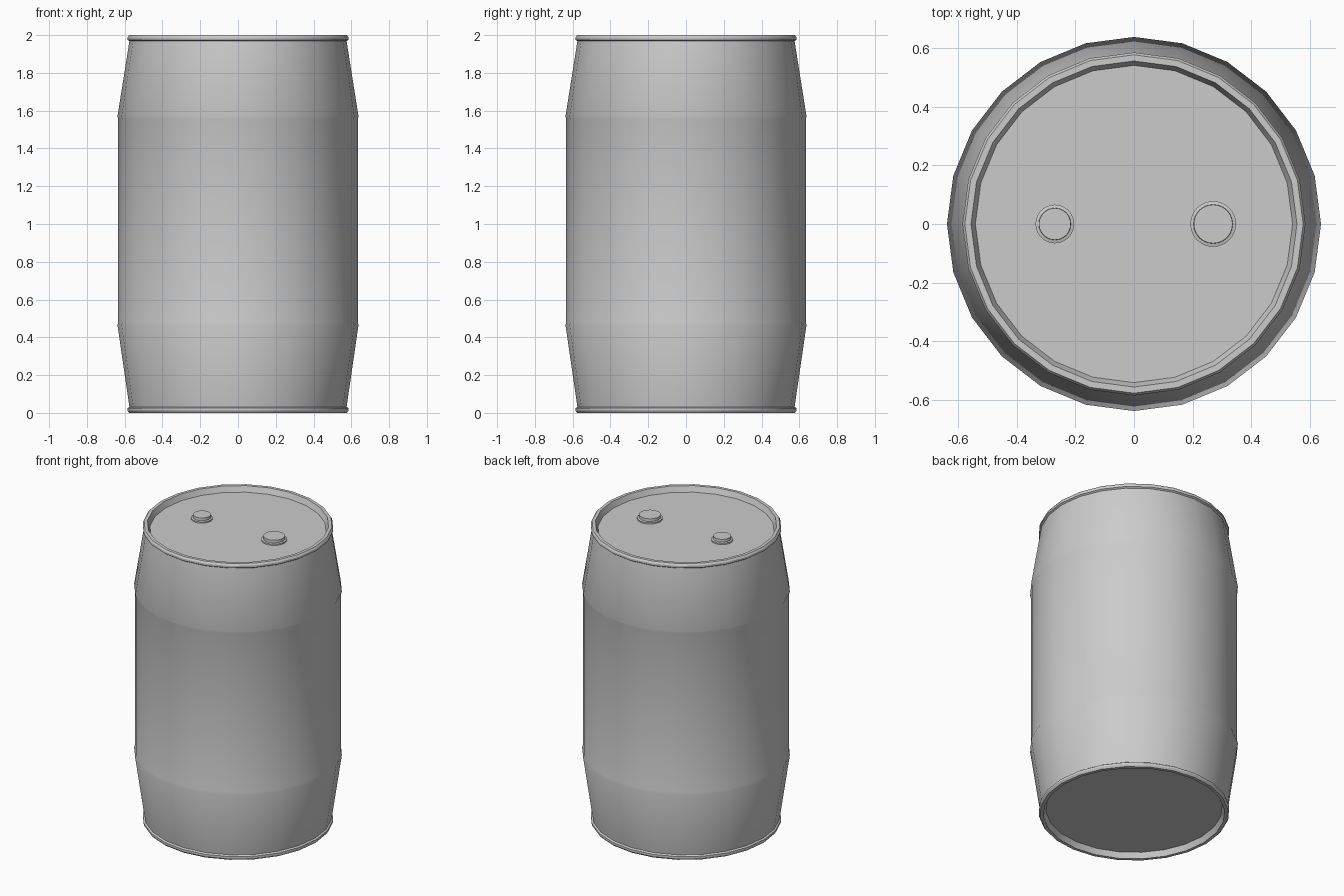
import bpy, bmesh, math

cube = bpy.data.objects.get("Cube")
if cube:
    bpy.data.objects.remove(cube, do_unlink=True)

SIDES = 24
HEIGHT = 2.0
LID_DEPTH = 0.037

# Single grey finish
grey = bpy.data.materials.new("drum_grey")
grey.use_nodes = True
colour = (0.6, 0.6, 0.6, 1)
grey.diffuse_color = colour
grey.node_tree.nodes["Principled BSDF"].inputs["Base Color"].default_value = colour


def lathe(name, profile, location=(0, 0, 0), close_start=False):
    """Revolve (radius, z) points, bottom to top, capping the end."""
    bm = bmesh.new()
    rings = []
    for r, z in profile:
        rings.append([bm.verts.new((r * math.cos(a), r * math.sin(a), z))
                      for a in (math.tau * i / SIDES for i in range(SIDES))])
    for low, high in zip(rings, rings[1:]):
        for i in range(SIDES):
            j = (i + 1) % SIDES
            bm.faces.new((low[i], low[j], high[j], high[i]))
    bm.faces.new(rings[-1])
    if close_start:
        bm.faces.new(rings[0][::-1])
    mesh = bpy.data.meshes.new(name)
    bm.to_mesh(mesh)
    bm.free()
    mesh.materials.append(grey)
    obj = bpy.data.objects.new(name, mesh)
    obj.location = location
    bpy.context.collection.objects.link(obj)
    bpy.ops.object.select_all(action='DESELECT')
    obj.select_set(True)
    bpy.context.view_layer.objects.active = obj
    bpy.ops.object.shade_smooth_by_angle(angle=math.radians(30))
    return obj


# Barrel body: lower half mirrors the upper half, lids are recessed in the rims
upper = [
    (0.634, 1.555), (0.638, 1.57),                  # shoulder ridge
    (0.575, 1.968), (0.585, 1.975),                 # taper up to the rim
    (0.585, 1.988), (0.577, HEIGHT),                # rolled rim
    (0.556, HEIGHT), (0.541, HEIGHT - LID_DEPTH),   # inner wall down to the lid
]
lower = [(r, HEIGHT + 0.035 - z) if z < 1.6 else (r, HEIGHT - z) for r, z in reversed(upper)]
lathe("barrel_body", lower + upper, close_start=True)

# Two screw plugs on the lid, one larger than the other
for name, x, r in (("large_plug", 0.27, 0.078), ("small_plug", -0.27, 0.066)):
    lathe(name, [(r, -0.005), (r, 0.009), (r - 0.011, 0.012), (r - 0.012, 0.03)],
          (x, 0, HEIGHT - LID_DEPTH))
